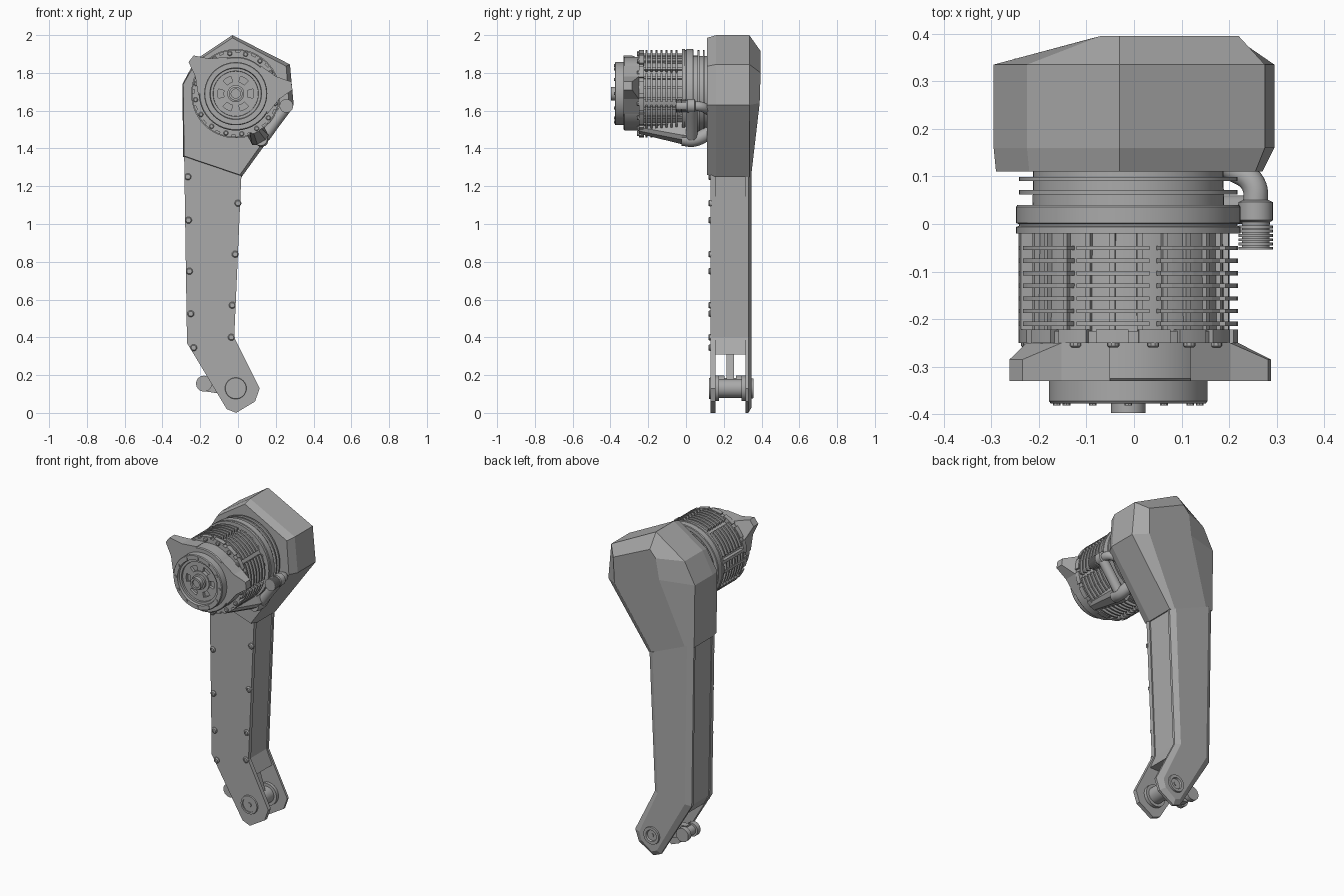
import bpy, bmesh
from math import sin, cos, pi, radians, atan2, hypot
from mathutils import Vector

cube = bpy.data.objects.get("Cube")
if cube:
    bpy.data.objects.remove(cube)

grey = bpy.data.materials.new("casing grey")
grey.use_nodes = True
COLOUR = (0.4, 0.4, 0.4, 1)
grey.diffuse_color = COLOUR
grey.node_tree.nodes["Principled BSDF"].inputs["Base Color"].default_value = COLOUR

CX, CZ = -0.012, 1.69     # motor axis
PX, PZ = -0.012, 0.13     # lower pivot


def finish(name, bm, smooth=False):
    bmesh.ops.recalc_face_normals(bm, faces=bm.faces)
    mesh = bpy.data.meshes.new(name)
    bm.to_mesh(mesh)
    bm.free()
    mesh.materials.append(grey)
    ob = bpy.data.objects.new(name, mesh)
    bpy.context.collection.objects.link(ob)
    if smooth:
        bpy.ops.object.select_all(action="DESELECT")
        ob.select_set(True)
        bpy.context.view_layer.objects.active = ob
        bpy.ops.object.shade_smooth_by_angle(angle=radians(35))
    return ob


def add_loft(bm, loops):
    rings = [[bm.verts.new(p) for p in loop] for loop in loops]
    n = len(rings[0])
    for a, b in zip(rings, rings[1:]):
        for i in range(n):
            j = (i + 1) % n
            bm.faces.new((a[i], a[j], b[j], b[i]))
    bm.faces.new(rings[0])
    bm.faces.new(rings[-1])


def at_y(outline, y):
    return [(x, y, z) for x, z in outline]


def add_lathe(bm, profile, x=CX, z=CZ, n=56):
    """Stack of (radius, y) rings round an axis along y."""
    add_loft(bm, [[(x + r * cos(2 * pi * i / n), y, z + r * sin(2 * pi * i / n))
                   for i in range(n)] for r, y in profile])


def add_arc(bm, r0, r1, y0, y1, start, sweep, n=6):
    """Block bent round the motor axis; angles in degrees."""
    loops = []
    for i in range(n + 1):
        a = radians(start + sweep * i / n)
        loops.append([(CX + r * cos(a), y, CZ + r * sin(a))
                      for r, y in ((r0, y0), (r1, y0), (r1, y1), (r0, y1))])
    add_loft(bm, loops)


def lathe(name, profile, x=CX, z=CZ, n=56):
    bm = bmesh.new()
    add_lathe(bm, profile, x, z, n)
    return finish(name, bm, True)


def tube(name, points, radius):
    curve = bpy.data.curves.new(name, "CURVE")
    curve.dimensions = "3D"
    curve.bevel_depth = radius
    curve.bevel_resolution = 4
    curve.use_fill_caps = True
    curve.resolution_u = 8
    spline = curve.splines.new("BEZIER")
    spline.bezier_points.add(len(points) - 1)
    for bp, p in zip(spline.bezier_points, points):
        bp.co = p
        bp.handle_left_type = bp.handle_right_type = "AUTO"
    ob = bpy.data.objects.new(name, curve)
    curve.materials.append(grey)
    bpy.context.collection.objects.link(ob)


# Upper casing: faceted shell, bevelled front and raised back
outline = [(-0.03, 2.0), (0.275, 1.845), (0.295, 1.63), (0.02, 1.25),
           (-0.29, 1.355), (-0.295, 1.74), (-0.225, 1.87)]
front = [(-0.03, 1.985), (0.255, 1.835), (0.27, 1.63), (0.01, 1.26),
         (-0.285, 1.36), (-0.29, 1.74), (-0.22, 1.86)]
back = [(-0.03, 0.395, 1.915), (0.22, 0.395, 1.8), (0.215, 0.39, 1.64), (-0.01, 0.345, 1.255),
        (-0.24, 0.345, 1.335), (-0.09, 0.39, 1.74), (-0.07, 0.395, 1.87)]
bm = bmesh.new()
add_loft(bm, [at_y(front, 0.11), at_y(outline, 0.16), at_y(outline, 0.335), back])
finish("upper_casing", bm)

# Leg: front plate, middle body that stops above the fork, chamfered back shell
leg = [(-0.285, 1.36), (0.018, 1.26), (-0.02, 0.4), (0.115, 0.13), (0.09, 0.06),
       (-0.01, 0.0), (-0.06, 0.02), (-0.27, 0.37)]
inner = [(-0.25, 1.36), (-0.015, 1.26), (-0.05, 0.4), (0.075, 0.13), (0.06, 0.08),
         (-0.01, 0.03), (-0.045, 0.045), (-0.235, 0.38)]
body = [(-0.28, 1.358), (0.01, 1.262), (-0.027, 0.4), (0.012, 0.31), (-0.23, 0.31), (-0.263, 0.37)]
for name, loops in (("leg_front_plate", [at_y(leg, 0.13), at_y(leg, 0.155)]),
                    ("leg_body", [at_y(body, 0.155), at_y(body, 0.32)]),
                    ("leg_back_shell", [at_y(leg, 0.315), at_y(leg, 0.33), at_y(inner, 0.348)])):
    bm = bmesh.new()
    add_loft(bm, loops)
    finish(name, bm)

# Screws along the edges of the front plate
bm = bmesh.new()
for x, z in ((-0.265, 1.25), (-0.262, 1.02), (-0.257, 0.75), (-0.25, 0.525), (-0.235, 0.345),
             (0.0, 1.11), (-0.015, 0.84), (-0.03, 0.57), (-0.035, 0.4)):
    add_lathe(bm, [(0.018, 0.135), (0.018, 0.125), (0.013, 0.119), (0.008, 0.119), (0.008, 0.125)], x, z, 14)
finish("leg_screws", bm, True)

# Fork pivot, link arm and link pin
lathe("pivot_pin", [(0.05, 0.15), (0.05, 0.32)], PX, PZ, 32)
for side, y in (("front", 0.165), ("back", 0.305)):
    lathe(side + "_pivot_washer", [(0.068, y - 0.01), (0.068, y + 0.01)], PX, PZ, 32)
lathe("front_pivot_cap", [(0.058, 0.135), (0.055, 0.122), (0.043, 0.122), (0.043, 0.128), (0.014, 0.128), (0.014, 0.122)], PX, PZ, 32)
lathe("back_pivot_cap", [(0.055, 0.335), (0.052, 0.358), (0.035, 0.358), (0.03, 0.345), (0.012, 0.345), (0.012, 0.352)], PX, PZ, 32)
bm = bmesh.new()
arm = [(-0.18, 0.195), (-0.02, 0.185), (-0.02, 0.09), (-0.18, 0.115)]
add_loft(bm, [at_y(arm, 0.215), at_y(arm, 0.255)])
strut = [(-0.03, 0.17), (0.01, 0.17), (-0.04, 0.33), (-0.1, 0.33)]
add_loft(bm, [at_y(strut, 0.215), at_y(strut, 0.255)])
finish("link_arm", bm)
lathe("link_pin", [(0.025, 0.175), (0.042, 0.175), (0.042, 0.205), (0.03, 0.205), (0.03, 0.265),
                   (0.042, 0.265), (0.042, 0.295), (0.025, 0.295)], -0.18, 0.155, 28)

# Motor core, mounting discs and flange
lathe("motor_core", [(0.2, 0.12), (0.205, -0.25)])
for i, y in enumerate((0.062, 0.09)):
    lathe("mounting_disc_%d" % (i + 1), [(0.23, y), (0.23, y + 0.009)])
lathe("motor_flange", [(0.21, 0.04), (0.233, 0.04), (0.236, 0.036), (0.236, 0.002), (0.23, 0.0),
                       (0.23, -0.004), (0.236, -0.006), (0.236, -0.02), (0.21, -0.02)])

# Cooling fins in sectors, joined by rib columns
bm = bmesh.new()
SECTORS = 8
step = 360 / SECTORS
for s in range(SECTORS):
    start = s * step - 11
    for k in range(7):
        y = -0.05 - 0.0265 * k
        add_arc(bm, 0.2, 0.231, y - 0.005, y + 0.004, start, step - 6)
    for a in (start + 3, start + step / 2 - 4, start + step - 12):
        add_arc(bm, 0.2, 0.214, -0.23, -0.02, a, 3, 1)
for a in (168, 183):
    add_arc(bm, 0.2, 0.231, -0.25, -0.02, a, 4, 1)
finish("cooling_fins", bm)

# Notched retaining ring with bolts
bm = bmesh.new()
add_lathe(bm, [(0.22, -0.225), (0.22, -0.25)])
for i in range(16):
    add_arc(bm, 0.2, 0.231, -0.25, -0.222, i * 22.5, 17, 3)
for i in range(16):
    a = radians(i * 22.5 + 8.5)
    add_lathe(bm, [(0.013, -0.245), (0.013, -0.256), (0.009, -0.26)], CX + 0.215 * cos(a), CZ + 0.215 * sin(a), 10)
finish("retaining_ring", bm, True)

# Front drum with recessed face
lathe("front_drum", [(0.195, -0.24), (0.195, -0.325), (0.19, -0.33), (0.167, -0.33), (0.167, -0.372),
                     (0.163, -0.377), (0.137, -0.377), (0.134, -0.362), (0.12, -0.362), (0.117, -0.335),
                     (0.045, -0.335), (0.045, -0.37), (0.036, -0.372), (0.036, -0.397),
                     (0.024, -0.397), (0.024, -0.385)])

# Spoked wheel in the drum recess, with rim bolts
bm = bmesh.new()
add_arc(bm, 0.095, 0.12, -0.352, -0.335, 0, 360, 48)
add_arc(bm, 0.045, 0.064, -0.357, -0.335, 0, 360, 48)
for i in range(6):
    add_arc(bm, 0.05, 0.11, -0.352, -0.33, i * 60 + 15, 30, 4)
for i in range(12):
    a = radians(i * 30)
    add_lathe(bm, [(0.008, -0.37), (0.008, -0.381)], CX + 0.15 * cos(a), CZ + 0.15 * sin(a), 8)
finish("spoked_wheel", bm, True)

# Two swept ears on the drum
for name, angle in (("left_ear", 8), ("right_ear", 142)):
    a = radians(angle)
    out, along = Vector((cos(a), 0, sin(a))), Vector((-sin(a), 0, cos(a)))
    loops = []
    for r, half, y0, y1 in ((0.15, 0.13, -0.33, -0.25), (0.225, 0.06, -0.33, -0.25), (0.3, 0.022, -0.33, -0.285)):
        c = Vector((CX, 0, CZ)) + out * r
        loops.append([c + along * h + Vector((0, y, 0))
                      for h, y in ((-half, y0), (half, y0), (half, y1), (-half, y1))])
    bm = bmesh.new()
    add_loft(bm, loops)
    finish(name, bm)

# Ribbed cable connector and its bent cable
rings = [(0.028, 0.05), (0.036, 0.046), (0.036, 0.008), (0.03, 0.004)]
for i in range(6):
    y = -0.003 - i * 0.009
    rings += [(0.029, y), (0.036, y), (0.036, y - 0.006), (0.029, y - 0.006)]
lathe("cable_connector", rings, 0.256, 1.625, 24)
tube("connector_cable", [(0.256, 0.03, 1.625), (0.25, 0.085, 1.62), (0.2, 0.12, 1.6)], 0.026)

# Lower fairing, coupling and hose under the motor
bm = bmesh.new()
ends = []
for y, reach, half in ((-0.25, 0.232, 0.03), (-0.02, 0.29, 0.05), (0.03, 0.295, 0.05)):
    a = radians(-62)
    out, along = Vector((cos(a), 0, sin(a))), Vector((-sin(a), 0, cos(a)))
    c = Vector((CX, y, CZ))
    ends.append([c + out * 0.19 - along * half, c + out * (reach - 0.015) - along * half, c + out * reach - along * half * 0.5,
                 c + out * reach + along * half * 0.5, c + out * (reach - 0.015) + along * half, c + out * 0.19 + along * half])
add_loft(bm, ends)
finish("lower_fairing", bm)
tube("lower_hose", [(0.12, -0.02, 1.45), (0.125, 0.04, 1.445), (0.11, 0.12, 1.48)], 0.036)
tube("side_hose", [(0.14, 0.03, 1.46), (0.19, 0.03, 1.53), (0.25, 0.03, 1.61)], 0.03)
